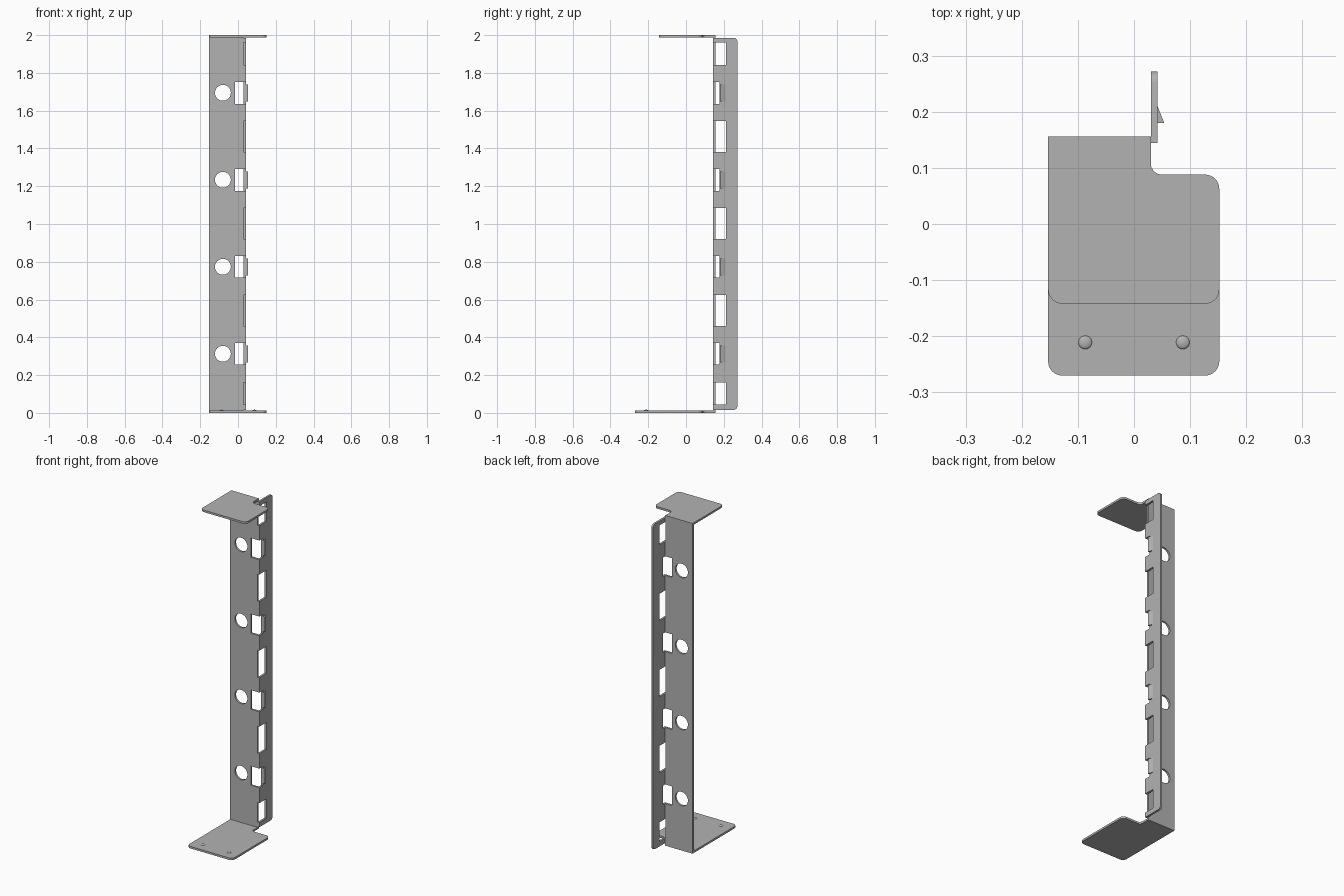
import bpy, bmesh, math
from mathutils import Vector

cube = bpy.data.objects.get("Cube")
if cube:
    bpy.data.objects.remove(cube, do_unlink=True)

steel = bpy.data.materials.new("grey steel")
steel.use_nodes = True
GREY = (0.45, 0.45, 0.45, 1)
steel.diffuse_color = GREY
steel.node_tree.nodes["Principled BSDF"].inputs["Base Color"].default_value = GREY

T = 0.012                                    # sheet thickness
LEFT, BEND, RIGHT = -0.153, 0.03, 0.152      # x of outer edge, flange, plate edge
BACK, STEP = 0.156, 0.088                    # y of web back, plate notch
HOLE_Z = [0.313 + 0.4605 * i for i in range(4)]
AXES = {"x": lambda u, v, w: (w, u, v),
        "y": lambda u, v, w: (u, w, v),
        "z": lambda u, v, w: (u, v, w)}


def outline(corners):
    """Turn (u, v, radius) corners into a polygon with rounded corners."""
    pts = []
    for i, (u, v, r) in enumerate(corners):
        p = Vector((u, v))
        if not r:
            pts.append(p)
            continue
        a = (Vector(corners[i - 1][:2]) - p).normalized() * r
        b = (Vector(corners[(i + 1) % len(corners)][:2]) - p).normalized() * r
        for k in range(9):
            t = k / 8 * math.pi / 2
            pts.append(p + a * (1 - math.sin(t)) + b * (1 - math.cos(t)))
    return pts


def add_prism(bm, pts, axis, lo, hi):
    place = AXES[axis]
    a = [bm.verts.new(place(p[0], p[1], lo)) for p in pts]
    b = [bm.verts.new(place(p[0], p[1], hi)) for p in pts]
    bm.faces.new(a)
    bm.faces.new(b)
    for i in range(len(pts)):
        j = (i + 1) % len(pts)
        bm.faces.new((a[i], a[j], b[j], b[i]))


def add_box(bm, x0, x1, y0, y1, z0, z1):
    add_prism(bm, [(x0, y0), (x1, y0), (x1, y1), (x0, y1)], "z", z0, z1)


def finish(bm, name):
    bmesh.ops.recalc_face_normals(bm, faces=bm.faces)
    mesh = bpy.data.meshes.new(name)
    bm.to_mesh(mesh)
    bm.free()
    mesh.materials.append(steel)
    ob = bpy.data.objects.new(name, mesh)
    bpy.context.collection.objects.link(ob)
    return ob


def smooth(ob):
    bpy.ops.object.select_all(action="DESELECT")
    ob.select_set(True)
    bpy.context.view_layer.objects.active = ob
    bpy.ops.object.shade_smooth_by_angle(angle=math.radians(30))


def prism(name, pts, axis, lo, hi):
    bm = bmesh.new()
    add_prism(bm, pts, axis, lo, hi)
    return finish(bm, name)


# End plates, both with a notch beside the flange
def end_plate(name, front, z):
    r = 0.025
    return prism(name, outline([
        (LEFT, front, r), (RIGHT, front, r), (RIGHT, STEP, r),
        (BEND, STEP, 0.02), (BEND, BACK, 0), (LEFT, BACK, 0)]), "z", z, z + T)


plates = [end_plate("top_plate", -0.142, 2 - T), end_plate("bottom_plate", -0.27, 0)]

# Upright web and its side flange
web = prism("upright_web", [(LEFT, T), (BEND, T), (BEND, 2 - T), (LEFT, 2 - T)],
            "y", BACK - T, BACK)
flange = prism("side_flange", outline([
    (BACK - T, 0.016, 0), (0.272, 0.016, 0.02),
    (0.272, 1.986, 0.02), (BACK - T, 1.986, 0)]), "x", BEND, BEND + T)

# Cutter holding round holes, corner notches and flange windows
bm = bmesh.new()
for z in HOLE_Z:
    ring = [(-0.08 + 0.042 * math.cos(k * math.tau / 40),
             z + 0.042 * math.sin(k * math.tau / 40)) for k in range(40)]
    add_prism(bm, ring, "y", 0.1, 0.2)
    add_box(bm, -0.015, 0.08, 0.1, 0.178, z - 0.058, z + 0.058)
windows = [(0.045, 0.162), (1.842, 1.96)]
windows += [(z + 0.148, z + 0.312) for z in HOLE_Z[:3]]
for z0, z1 in windows:
    add_box(bm, BEND - 0.001, 0.08, 0.1, 0.211, z0, z1)
cutter = finish(bm, "opening_cutter")
cutter.hide_render = True

for ob in (web, flange):
    mod = ob.modifiers.new("openings", "BOOLEAN")
    mod.operation, mod.solver, mod.object = "DIFFERENCE", "EXACT", cutter
    bpy.context.view_layer.objects.active = ob
    bpy.ops.object.modifier_apply(modifier=mod.name)
bpy.data.objects.remove(cutter, do_unlink=True)

# Bent catch tabs behind each corner notch
for i, z in enumerate(HOLE_Z):
    x = BEND + T
    prism(f"catch_tab_{i + 1}", [(x - 0.002, 0.21), (x, 0.21), (0.054, 0.18), (x - 0.002, 0.18)],
          "z", z - 0.045, z + 0.045)

# Low domed pips on the bottom plate
for side, x in (("right", -0.087), ("left", 0.087)):
    bm = bmesh.new()
    bmesh.ops.create_uvsphere(bm, u_segments=24, v_segments=12, radius=0.012)
    bmesh.ops.scale(bm, vec=(1, 1, 0.4), verts=bm.verts)
    bmesh.ops.translate(bm, vec=(x, -0.211, T), verts=bm.verts)
    smooth(finish(bm, f"{side}_pip"))

for ob in plates + [web, flange]:
    smooth(ob)
